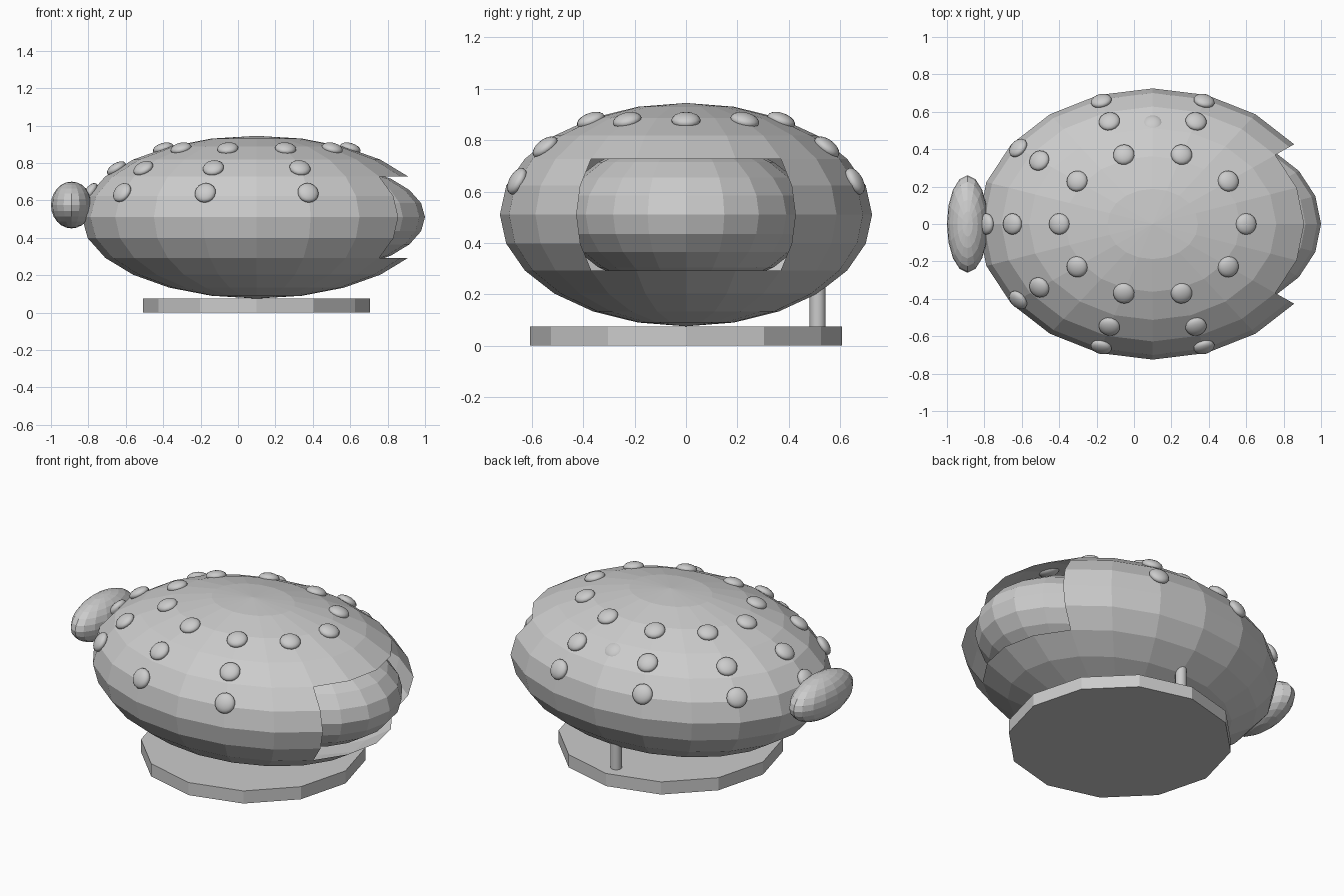
import bpy, bmesh
from math import sin, cos, radians, sqrt, atan2
from mathutils import Matrix, Vector

if "Cube" in bpy.data.objects:
    bpy.data.objects.remove(bpy.data.objects["Cube"])

CENTER = Vector((0.10, 0, 0.51))
RADII = Vector((0.935, 0.725, 0.435))


def finish(name, bm, matrix=None, smooth=False):
    if matrix:
        bmesh.ops.transform(bm, matrix=matrix, verts=bm.verts)
    for f in bm.faces:
        f.smooth = smooth
    mesh = bpy.data.meshes.new(name)
    bm.to_mesh(mesh)
    bm.free()
    ob = bpy.data.objects.new(name, mesh)
    bpy.context.collection.objects.link(ob)
    return ob


def unit_sphere(segments, rings):
    bm = bmesh.new()
    bmesh.ops.create_uvsphere(bm, u_segments=segments, v_segments=rings, radius=1)
    return bm


def placed(center, radii, rot=Matrix.Identity(4)):
    return Matrix.Translation(center) @ rot @ Matrix.Diagonal((*radii, 1))


def cylinder(name, center, radius, z0, z1, sides, smooth=False):
    bm = bmesh.new()
    bmesh.ops.create_cone(bm, cap_ends=True, segments=sides, radius1=radius,
                          radius2=radius, depth=z1 - z0)
    ob = finish(name, bm, Matrix.Translation((*center, (z0 + z1) / 2)))
    if smooth:
        for p in ob.data.polygons:
            p.use_smooth = abs(p.normal.z) < 0.5
    return ob


# Outer shell with an opening of four by four faces at the +x end
bm = unit_sphere(20, 12)
opening = []
for f in bm.faces:
    c = f.calc_center_median()
    if abs(atan2(c.y, c.x)) < radians(36) and abs(c.z) < 0.5:
        opening.append(f)
bmesh.ops.delete(bm, geom=opening, context='FACES')
finish("shell", bm, placed(CENTER, RADII))

# Inner body showing through the opening
finish("inner_body", unit_sphere(20, 12),
       placed((0.38, 0, 0.51), (0.62, 0.483, 0.29)))

# Wide knob at the -x end
finish("end_knob", unit_sphere(16, 12),
       placed((-0.89, 0, 0.575), (0.11, 0.26, 0.125)))

# Base plate and its post
cylinder("base_plate", (0.10, 0), 0.607, 0, 0.075, 12)
cylinder("base_post", (0.10, 0.513), 0.031, 0.06, 0.35, 16, smooth=True)


def stud(name, x, y, lift=0.0):
    # Flattened button lying on the shell surface
    u, v = (x - CENTER.x) / RADII.x, y / RADII.y
    w = sqrt(max(0, 1 - u * u - v * v))
    normal = Vector((u / RADII.x, v / RADII.y, w / RADII.z)).normalized()
    pos = Vector((x, y, CENTER.z + RADII.z * w)) + normal * lift
    rot = normal.to_track_quat('Z', 'Y').to_matrix().to_4x4()
    finish(name, unit_sphere(16, 10), placed(pos, (0.057, 0.057, 0.029), rot), True)


# Three rings of studs, leaving the lower two clear above the opening
for ring, (rx, ry, skip) in enumerate([(0.50, 0.39, -1), (0.75, 0.577, 40), (0.89, 0.692, 40)]):
    for k in range(10):
        deg = 36 * k
        if min(deg, 360 - deg) <= skip:
            continue
        a = radians(deg)
        stud(f"stud_{ring + 1}_{k + 1}", CENTER.x + rx * cos(a), ry * sin(a))

# Single stud sunk nearly flush on the back
stud("flush_stud", 0.10, 0.547, -0.024)
